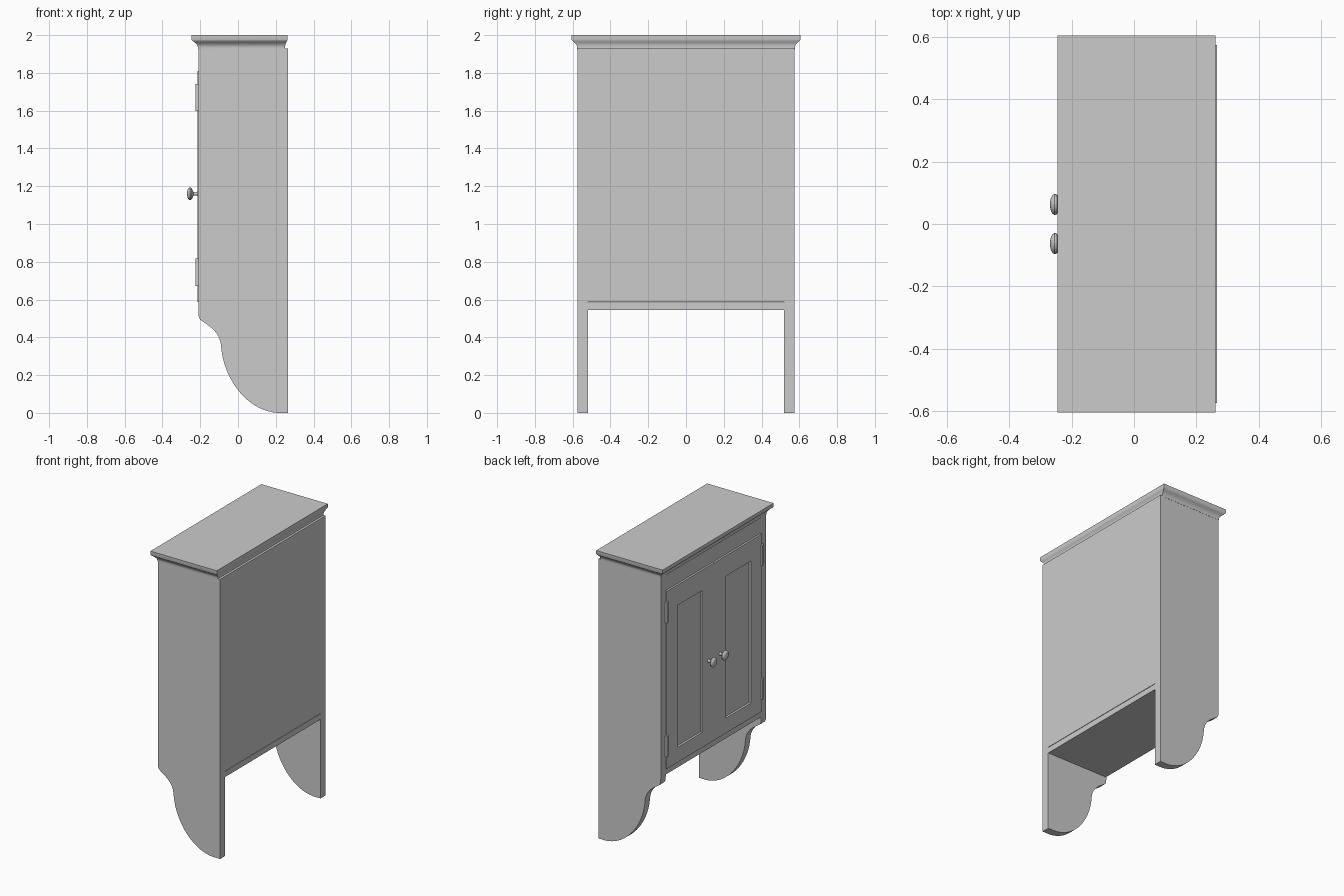
import bpy, bmesh, math
from mathutils import Vector
from mathutils.geometry import interpolate_bezier

if "Cube" in bpy.data.objects:
    bpy.data.objects.remove(bpy.data.objects["Cube"])


def finish(name, bm, smooth=False):
    bmesh.ops.recalc_face_normals(bm, faces=bm.faces)
    me = bpy.data.meshes.new(name)
    bm.to_mesh(me)
    bm.free()
    ob = bpy.data.objects.new(name, me)
    bpy.context.collection.objects.link(ob)
    if smooth:
        bpy.ops.object.select_all(action='DESELECT')
        ob.select_set(True)
        bpy.context.view_layer.objects.active = ob
        bpy.ops.object.shade_smooth_by_angle(angle=math.radians(35))
    return ob


def boxes(name, specs):
    """One object made of boxes given as (x0, x1, y0, y1, z0, z1)."""
    bm = bmesh.new()
    for x0, x1, y0, y1, z0, z1 in specs:
        vs = bmesh.ops.create_cube(bm, size=1)['verts']
        for v in vs:
            v.co = Vector((x0 if v.co.x < 0 else x1,
                           y0 if v.co.y < 0 else y1,
                           z0 if v.co.z < 0 else z1))
    return finish(name, bm)


def loft(name, rings, smooth=True):
    """Skin closed rings of equal length and cap both ends."""
    bm = bmesh.new()
    rows = [[bm.verts.new(p) for p in r] for r in rings]
    n = len(rows[0])
    for a, b in zip(rows, rows[1:]):
        for i in range(n):
            j = (i + 1) % n
            bm.faces.new((a[i], a[j], b[j], b[i]))
    bm.faces.new(rows[0])
    bm.faces.new(rows[-1])
    return finish(name, bm, smooth)


def bez(a, b, c, d, n):
    p = [Vector((q[0], 0, q[1])) for q in (a, b, c, d)]
    return [(v.x, v.z) for v in interpolate_bezier(p[0], p[1], p[2], p[3], n)]


BACK, FRONT = 0.266, -0.21
INNER, OUTER = 0.52, 0.575

# Side panels with scrolled feet
side = [(BACK, 1.93), (BACK, 0)]
side += bez((0.21, 0.0), (0.05, 0.01), (-0.08, 0.18), (-0.09, 0.36), 20)
side += bez((-0.09, 0.36), (-0.10, 0.435), (-0.16, 0.465), (-0.20, 0.493), 10)[1:]
side += [(-0.208, 0.51), (FRONT, 0.54), (FRONT, 1.93)]
for s, label in ((1, "left"), (-1, "right")):
    loft(f"side_panel_{label}", [[(x, s * y, z) for x, z in side] for y in (INNER, OUTER)])

# Carcass
boxes("back_panel", [(0.25, BACK, -INNER, INNER, 0.587, 1.93)])
boxes("bottom_shelf", [(FRONT + 0.003, BACK, -INNER, INNER, 0.545, 0.584)])
boxes("top_rail", [(FRONT + 0.003, -0.18, -INNER, INNER, 1.815, 1.93)])

# Crown moulding: (z, front x, back x, half width)
crown = [(1.925, -0.212, 0.25, 0.576), (1.935, -0.212, 0.25, 0.576),
         (1.945, -0.215, 0.25, 0.578), (1.955, -0.222, 0.252, 0.585),
         (1.963, -0.231, 0.256, 0.593), (1.970, -0.241, 0.26, 0.602),
         (1.975, -0.245, 0.262, 0.605), (2.0, -0.245, 0.262, 0.605)]
loft("crown_moulding", [[(f, -w, z), (b, -w, z), (b, w, z), (f, w, z)] for z, f, b, w in crown])

# Doors, hinges and knobs, mirrored about y = 0
knob = [(0.012, -0.205), (0.010, -0.222), (0.010, -0.236), (0.022, -0.241),
        (0.032, -0.248), (0.034, -0.255), (0.030, -0.262), (0.020, -0.267), (0.008, -0.2695)]
for s, label in ((1, "left"), (-1, "right")):
    f, b = -0.215, -0.19
    boxes(f"door_{label}", [(x0, x1, *sorted((s * y0, s * y1)), z0, z1) for x0, x1, y0, y1, z0, z1 in (
        (f, b, 0.001, 0.13, 0.586, 1.811),
        (f, b, 0.40, 0.518, 0.586, 1.811),
        (f, b, 0.13, 0.40, 0.586, 0.69),
        (f, b, 0.13, 0.40, 1.67, 1.811),
        (f + 0.015, b, 0.13, 0.40, 0.69, 1.67))])
    for z, pos in ((0.745, "lower"), (1.67, "upper")):
        boxes(f"hinge_{pos}_{label}", [(-0.226, -0.205, *sorted((s * 0.512, s * 0.53)), z - 0.072, z + 0.072)])
    loft(f"knob_{label}", [[(x, s * 0.063 + r * math.cos(a), 1.16 + r * math.sin(a))
                            for a in (2 * math.pi * i / 24 for i in range(24))] for r, x in knob])
